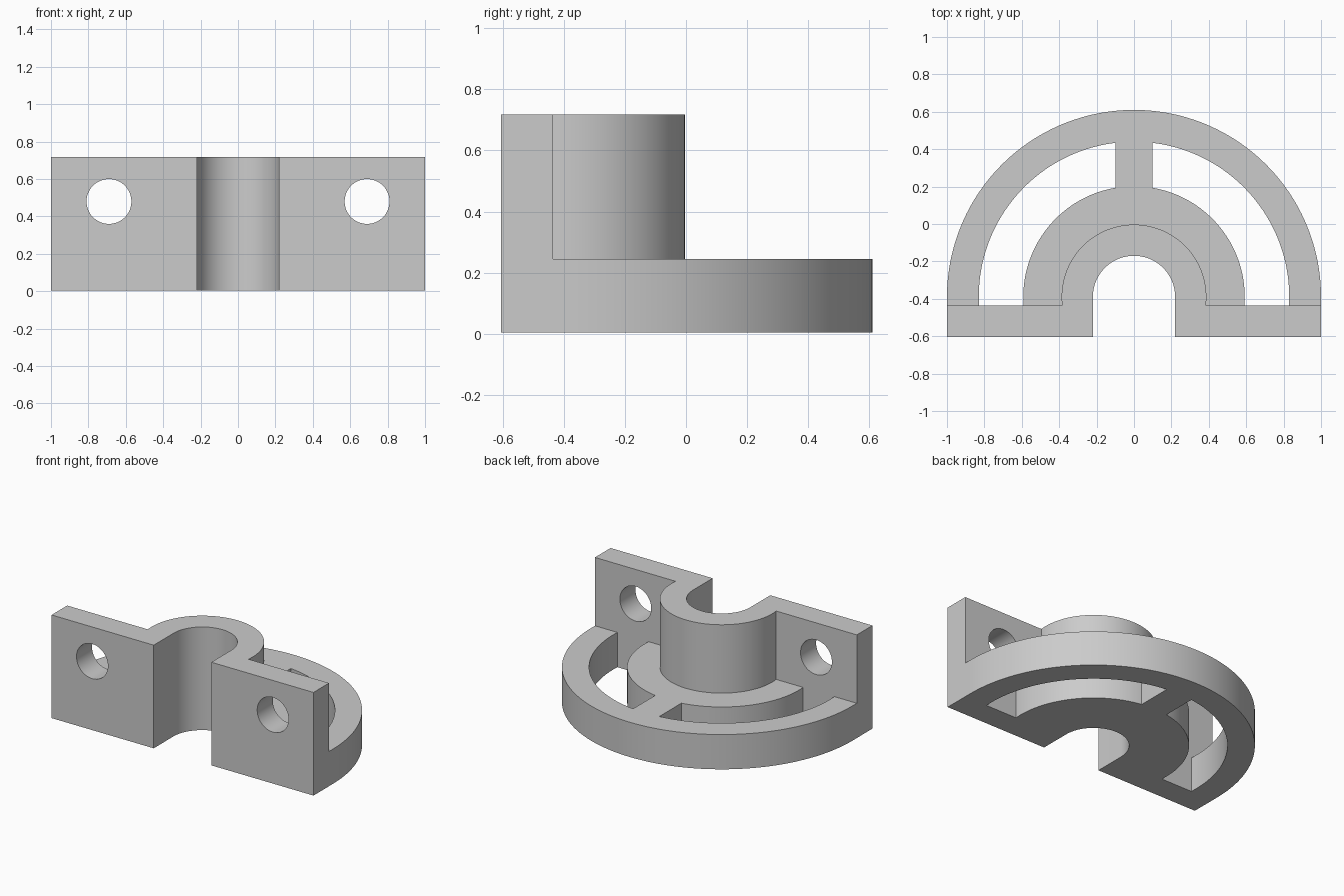
import bpy, bmesh, math

if "Cube" in bpy.data.objects:
    bpy.data.objects.remove(bpy.data.objects["Cube"])

CY = -0.39                      # common centre of all arcs
FRONT, BACK = -0.605, -0.435    # clamp plate faces
Z0, ZB, ZT = 0.005, 0.245, 0.717

grey = bpy.data.materials.new("plain grey")
grey.diffuse_color = (0.6, 0.6, 0.6, 1)
grey.use_nodes = True
grey.node_tree.nodes["Principled BSDF"].inputs["Base Color"].default_value = grey.diffuse_color


def arc(r, a0, a1, n):
    """Points on an arc about the shared centre, angles in degrees."""
    return [(r * math.cos(math.radians(a0 + (a1 - a0) * i / n)),
             CY + r * math.sin(math.radians(a0 + (a1 - a0) * i / n))) for i in range(n + 1)]


def prism(name, pts, z0, z1):
    """Extrude a flat outline upwards."""
    bm = bmesh.new()
    face = bm.faces.new([bm.verts.new((x, y, z0)) for x, y in pts])
    top = bmesh.ops.extrude_face_region(bm, geom=[face])["geom"]
    bmesh.ops.translate(bm, vec=(0, 0, z1 - z0),
                        verts=[g for g in top if isinstance(g, bmesh.types.BMVert)])
    bmesh.ops.recalc_face_normals(bm, faces=bm.faces)
    me = bpy.data.meshes.new(name)
    bm.to_mesh(me)
    bm.free()
    me.materials.append(grey)
    ob = bpy.data.objects.new(name, me)
    bpy.context.collection.objects.link(ob)
    return ob


def combine(target, tool, operation):
    mod = target.modifiers.new(tool.name, 'BOOLEAN')
    mod.operation, mod.object, mod.solver = operation, tool, 'EXACT'
    tool.hide_render = True
    tools.append(tool)


tools = []

# Half-round base flange
body = prism("split_flange", [(-1, FRONT), (1, FRONT)] + arc(1, 0, 180, 96), Z0, ZB)

# Upright clamp plate with the half-round hub behind it
a = math.degrees(math.asin((BACK - CY) / 0.387))
upright = prism("upright_and_hub", [(-1, FRONT), (1, FRONT), (1, BACK)]
                + arc(0.387, a, 180 - a, 64) + [(-1, BACK)], 0.1, ZT)
combine(body, upright, 'UNION')

# Open bore through the hub
bore = prism("bore_cutter", [(-0.22, -0.8), (0.22, -0.8)] + arc(0.22, 0, 180, 48), -0.2, 1)
combine(body, bore, 'DIFFERENCE')

for side, label in ((1, "right"), (-1, "left")):
    # Curved slot between the rings, stopping at the central spoke
    def end_angles(r):
        return math.degrees(math.asin((BACK - CY) / r)), math.degrees(math.acos(0.1 / r))
    o0, o1 = end_angles(0.83)
    i0, i1 = end_angles(0.592)
    pts = arc(0.83, o0, o1, 40) + arc(0.592, i1, i0, 40)
    slot = prism(label + "_slot_cutter", [(side * x, y) for x, y in pts], -0.1, 0.35)
    combine(body, slot, 'DIFFERENCE')

    # Bolt hole through the plate
    hole = prism(label + "_bolt_cutter",
                 [(0.12 * math.cos(t * math.tau / 48), 0.12 * math.sin(t * math.tau / 48))
                  for t in range(48)], -0.2, 0.2)
    hole.rotation_euler.x = math.pi / 2
    hole.location = (side * 0.69, -0.52, 0.48)
    combine(body, hole, 'DIFFERENCE')

# Bake the cuts and drop the helpers
bpy.context.view_layer.update()
deps = bpy.context.evaluated_depsgraph_get()
baked = bpy.data.meshes.new_from_object(body.evaluated_get(deps))
body.modifiers.clear()
body.data = baked
for tool in tools:
    bpy.data.objects.remove(tool)

# Smooth round walls, keep edges crisp
bpy.ops.object.select_all(action='DESELECT')
body.select_set(True)
bpy.context.view_layer.objects.active = body
bpy.ops.object.shade_smooth_by_angle(angle=math.radians(30))
